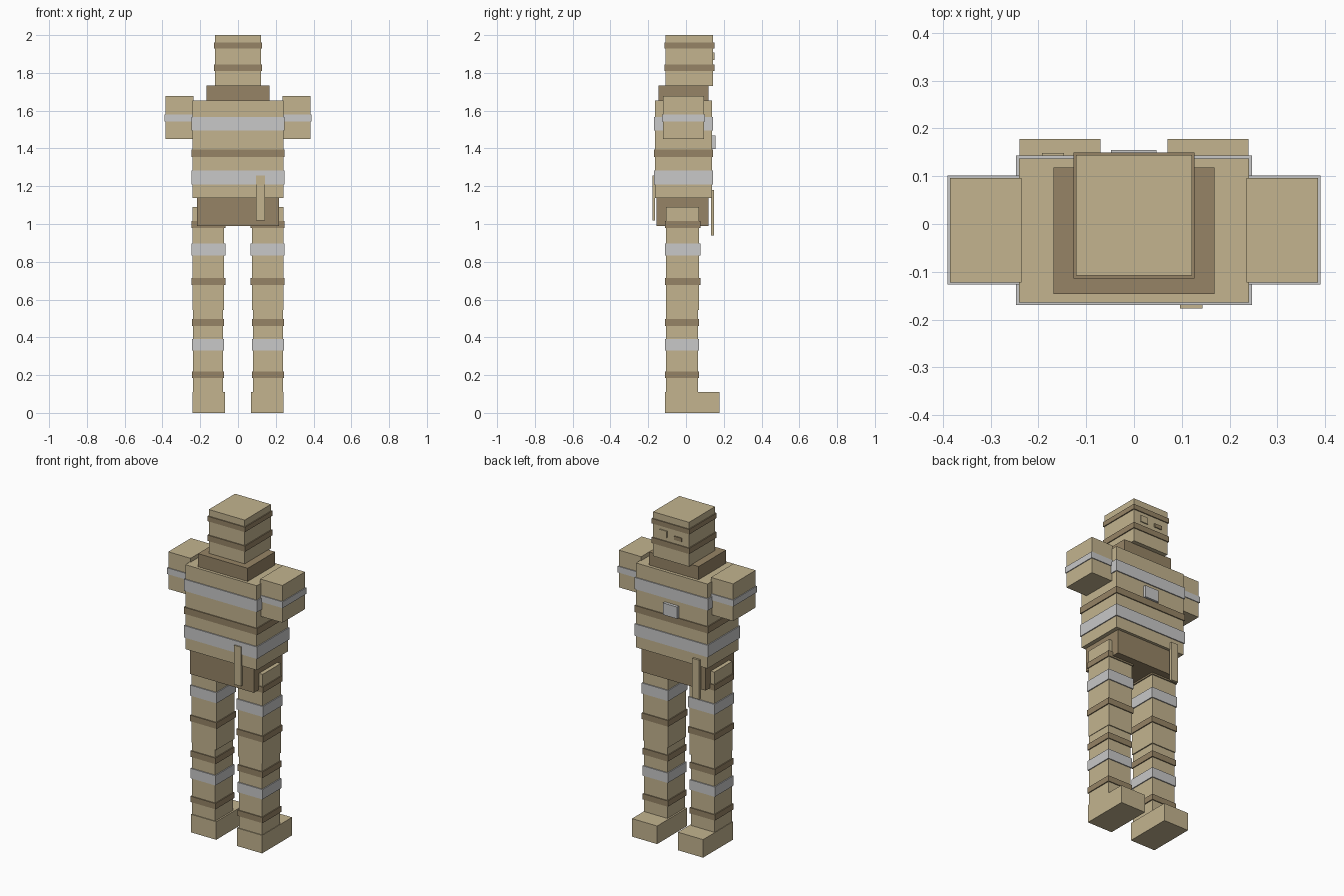
import bpy

if "Cube" in bpy.data.objects:
    bpy.data.objects.remove(bpy.data.objects["Cube"])


def material(name, rgb):
    m = bpy.data.materials.new(name)
    m.diffuse_color = (*rgb, 1.0)
    m.use_nodes = True
    m.node_tree.nodes["Principled BSDF"].inputs["Base Color"].default_value = m.diffuse_color
    return m


TAN = material("tan", (0.546, 0.456, 0.275))
BROWN = material("brown", (0.305, 0.231, 0.133))
GREY = material("reflective grey", (0.578, 0.578, 0.578))


def box(name, mat, x, y, z):
    """Axis-aligned box from (low, high) pairs."""
    bpy.ops.mesh.primitive_cube_add(size=1, location=[(a + b) / 2 for a, b in (x, y, z)])
    ob = bpy.context.object
    ob.name = name
    ob.scale = [b - a for a, b in (x, y, z)]
    bpy.ops.object.transform_apply(location=False, rotation=False, scale=True)
    ob.data.materials.append(mat)
    return ob


def bands(name, x, y, rows, grow=0.006):
    """Strips wrapped round a block, slightly larger than it."""
    for i, (mat, low, high) in enumerate(rows):
        box(f"{name}_band_{i + 1}", mat, (x[0] - grow, x[1] + grow),
            (y[0] - grow, y[1] + grow), (low, high))


# Legs, feet and arms on both sides
for side, s in (("left", -1), ("right", 1)):
    def span(a, b):
        return tuple(sorted((s * a, s * b)))

    box(f"{side}_foot", TAN, span(0.07, 0.24), (-0.11, 0.178), (0, 0.11))
    low_x, low_y = span(0.08, 0.237), (-0.105, 0.064)
    box(f"{side}_lower_leg", TAN, low_x, low_y, (0.11, 0.545))
    bands(f"{side}_lower_leg", low_x, low_y,
          [(BROWN, 0.185, 0.22), (GREY, 0.33, 0.39), (BROWN, 0.46, 0.497)])
    up_x, up_y = span(0.073, 0.24), (-0.105, 0.07)
    box(f"{side}_upper_leg", TAN, up_x, up_y, (0.545, 1.09))
    bands(f"{side}_upper_leg", up_x, up_y,
          [(BROWN, 0.677, 0.714), (GREY, 0.833, 0.897), (BROWN, 0.98, 1.015)])
    arm_x, arm_y = span(0.235, 0.385), (-0.122, 0.096)
    box(f"{side}_arm", TAN, arm_x, arm_y, (1.45, 1.677))
    bands(f"{side}_arm", arm_x, arm_y, [(GREY, 1.542, 1.58)], 0.005)

# Hips, torso and collar
box("hips", BROWN, (-0.216, 0.216), (-0.155, 0.12), (0.99, 1.14))
body_x, body_y = (-0.241, 0.241), (-0.164, 0.137)
box("torso", TAN, body_x, body_y, (1.138, 1.653))
bands("torso", body_x, body_y,
      [(GREY, 1.21, 1.283), (BROWN, 1.355, 1.395), (GREY, 1.495, 1.566)])
box("collar", BROWN, (-0.168, 0.168), (-0.146, 0.118), (1.65, 1.733))

# Head with its bands and eyes
head_x, head_y = (-0.121, 0.121), (-0.108, 0.144)
box("head", TAN, head_x, head_y, (1.73, 2.0))
bands("head", head_x, head_y, [(BROWN, 1.81, 1.845), (BROWN, 1.93, 1.96)])
box("right_eye", TAN, (0.025, 0.075), (0.142, 0.15), (1.868, 1.908))
box("left_eye", BROWN, (-0.075, -0.025), (0.142, 0.15), (1.87, 1.892))

# Badge and hanging straps
box("badge", GREY, (-0.048, 0.047), (0.135, 0.155), (1.396, 1.468))
box("front_strap", TAN, (0.096, 0.143), (-0.177, -0.163), (1.018, 1.257))
box("back_strap", TAN, (-0.193, -0.146), (0.133, 0.149), (0.94, 1.18))
